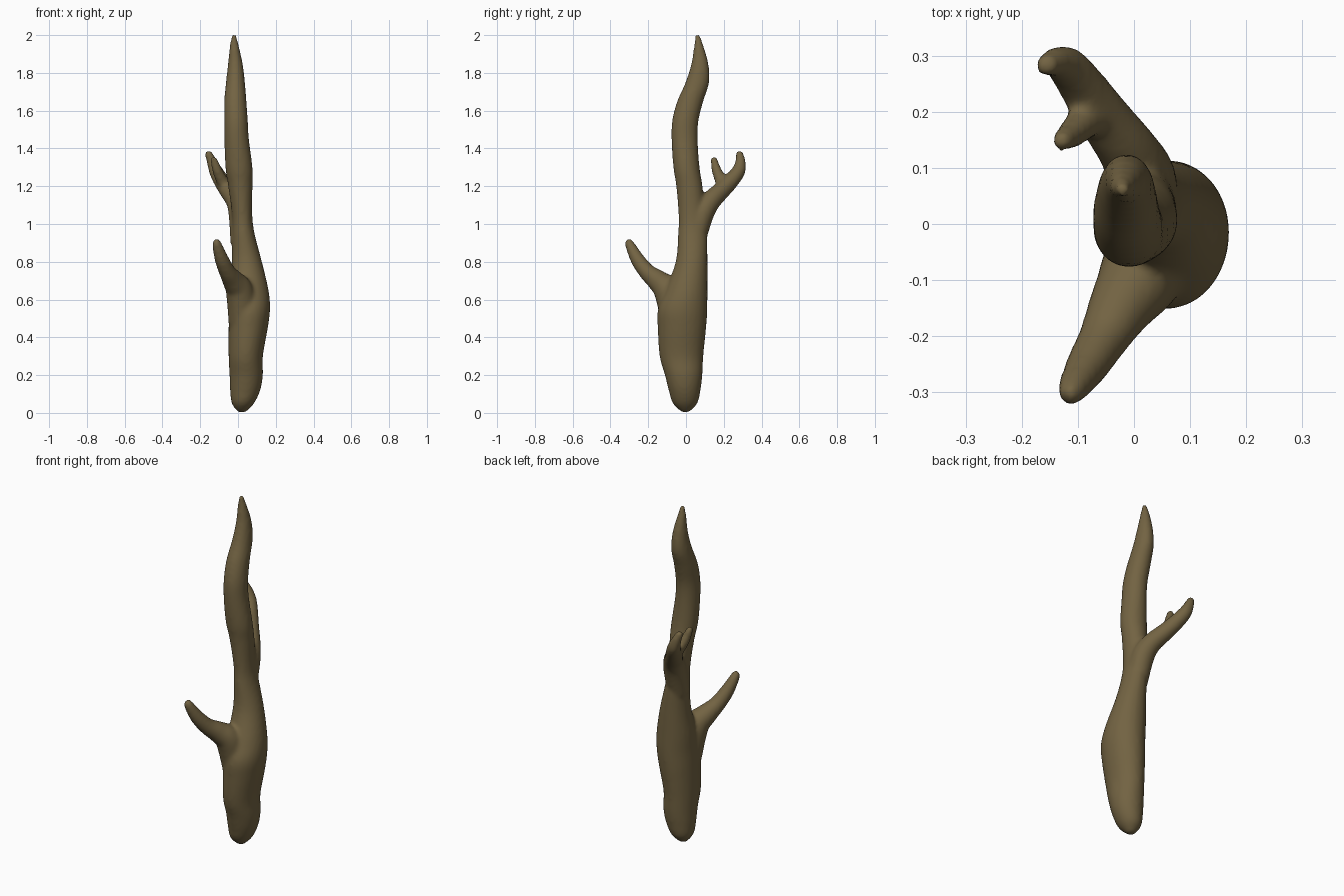
import bpy, bmesh, math
from mathutils import Vector

wood = bpy.data.materials.new("brown_wood")
wood.diffuse_color = (0.17, 0.125, 0.055, 1)

bm = bmesh.new()
SIDES = 24


def spline(rows, steps=5):
    """Catmull-Rom resampling of rows of numbers."""
    out = []
    for i in range(len(rows) - 1):
        a, b = rows[max(i - 1, 0)], rows[i]
        c, d = rows[i + 1], rows[min(i + 2, len(rows) - 1)]
        for s in range(steps):
            t = s / steps
            out.append([0.5 * (2 * q + (r - p) * t + (2 * p - 5 * q + 4 * r - w) * t * t
                               + (3 * q - p - 3 * r + w) * t ** 3)
                        for p, q, r, w in zip(a, b, c, d)])
    out.append(list(rows[-1]))
    return out


def loft(rings):
    loops = [[bm.verts.new(p) for p in ring] for ring in rings]
    for a, b in zip(loops, loops[1:]):
        for i in range(SIDES):
            j = (i + 1) % SIDES
            bm.faces.new((a[i], a[j], b[j], b[i]))
    bm.faces.new(loops[0][::-1])
    bm.faces.new(loops[-1])


def circle():
    return [(math.cos(2 * math.pi * i / SIDES), math.sin(2 * math.pi * i / SIDES))
            for i in range(SIDES)]


def limb(path):
    """Round tapering tube along (x, y, z, radius) points, with domed tip."""
    pts = spline(path)
    pos = [Vector(p[:3]) for p in pts]
    rings = []
    for i, p in enumerate(pos):
        d = (pos[min(i + 1, len(pos) - 1)] - pos[max(i - 1, 0)]).normalized()
        u = Vector((1, 0, 0))
        u = (u - d * u.dot(d)).normalized()
        v = d.cross(u)
        r = pts[i][3]
        rings.append([p + u * c * r + v * s * r for c, s in circle()])
    for k in (0.4, 0.75, 0.97):
        q = pos[-1] + d * r * k
        rr = r * math.sqrt(1 - k * k)
        rings.append([q + u * c * rr + v * s * rr for c, s in circle()])
    loft(rings)


# Trunk: z, x min, x max, y min, y max
trunk = [
    (0.003, 0.0, 0.04, -0.02, 0.015), (0.05, -0.033, 0.085, -0.07, 0.06),
    (0.12, -0.042, 0.118, -0.092, 0.077), (0.2, -0.045, 0.132, -0.112, 0.087),
    (0.3, -0.05, 0.132, -0.14, 0.092), (0.45, -0.05, 0.158, -0.15, 0.107),
    (0.55, -0.048, 0.17, -0.148, 0.113), (0.65, -0.045, 0.162, -0.11, 0.114),
    (0.8, -0.033, 0.127, -0.055, 0.114), (0.95, -0.032, 0.088, -0.042, 0.112),
    (1.05, -0.032, 0.076, -0.04, 0.1), (1.2, -0.052, 0.077, -0.052, 0.088),
    (1.3, -0.067, 0.077, -0.067, 0.072), (1.45, -0.072, 0.058, -0.077, 0.062),
    (1.55, -0.073, 0.052, -0.073, 0.067), (1.65, -0.073, 0.045, -0.047, 0.092),
    (1.75, -0.064, 0.037, -0.003, 0.123), (1.85, -0.053, 0.025, 0.028, 0.119),
    (1.95, -0.043, 0.003, 0.043, 0.091), (2.003, -0.032, -0.01, 0.05, 0.073)]
loft([[Vector(((a + b) / 2 + (b - a) / 2 * c, (e + f) / 2 + (f - e) / 2 * s, z))
       for c, s in circle()] for z, a, b, e, f in spline(trunk)])

# Front branch
limb([(0.03, -0.05, 0.48, 0.08), (0.01, -0.095, 0.64, 0.074), (-0.025, -0.15, 0.7, 0.058),
      (-0.055, -0.205, 0.745, 0.045), (-0.085, -0.255, 0.81, 0.038),
      (-0.108, -0.292, 0.88, 0.028), (-0.112, -0.3, 0.9, 0.023)])

# Back branch
limb([(0.02, 0.04, 0.9, 0.06), (0.012, 0.085, 1.05, 0.062), (-0.01, 0.13, 1.12, 0.054),
      (-0.05, 0.185, 1.175, 0.048), (-0.085, 0.235, 1.225, 0.043),
      (-0.117, 0.278, 1.28, 0.037), (-0.138, 0.288, 1.33, 0.028),
      (-0.155, 0.283, 1.37, 0.021)])

# Side twig
limb([(-0.06, 0.2, 1.19, 0.035), (-0.09, 0.18, 1.24, 0.031),
      (-0.112, 0.16, 1.29, 0.026), (-0.128, 0.148, 1.34, 0.019)])

mesh = bpy.data.meshes.new("driftwood_branch")
bm.normal_update()
bm.to_mesh(mesh)
bm.free()
mesh.materials.append(wood)
branch = bpy.data.objects.new("driftwood_branch", mesh)
bpy.context.collection.objects.link(branch)

# Fuse trunk and limbs, then soften the joins
fuse = branch.modifiers.new("fuse", 'REMESH')
fuse.mode = 'VOXEL'
fuse.voxel_size = 0.01
fuse.use_smooth_shade = True
soft = branch.modifiers.new("soften", 'SMOOTH')
soft.factor = 0.5
soft.iterations = 8
